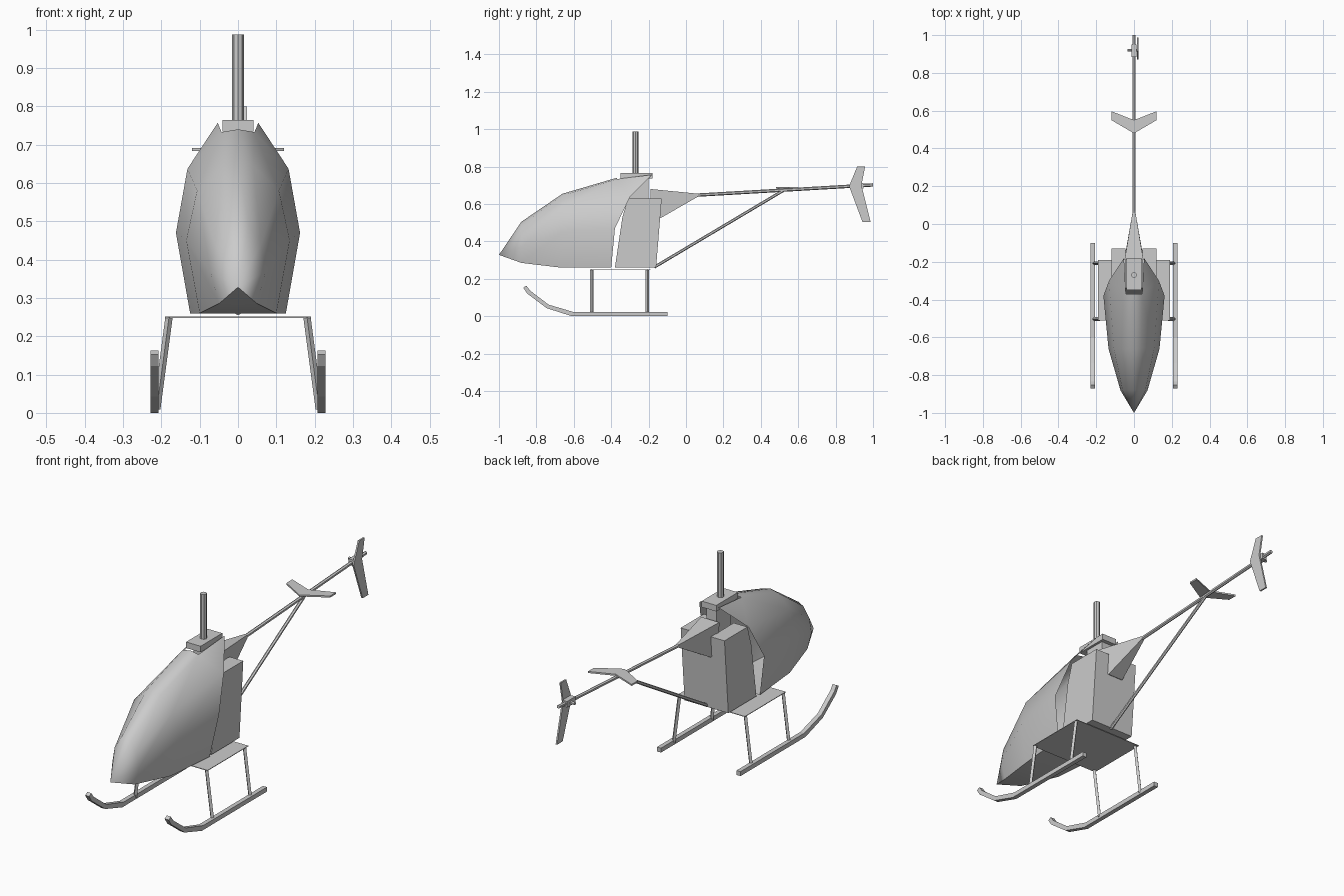
import bpy, bmesh
from math import radians
from mathutils import Vector

if "Cube" in bpy.data.objects:
    bpy.data.objects.remove(bpy.data.objects["Cube"])


def finish(name, bm, smooth=None, mirror=False):
    bmesh.ops.recalc_face_normals(bm, faces=bm.faces)
    me = bpy.data.meshes.new(name)
    bm.to_mesh(me)
    bm.free()
    ob = bpy.data.objects.new(name, me)
    bpy.context.collection.objects.link(ob)
    if smooth:
        for p in me.polygons:
            p.use_smooth = True
        me.set_sharp_from_angle(angle=radians(smooth))
    if mirror:
        m = ob.modifiers.new("Mirror", "MIRROR")
        m.use_clip = True
    return ob


def prism(name, pts, a, b, axis="x", mirror=False):
    """Extrude a 2D outline: (y, z) along x, or (x, y) along z."""
    bm = bmesh.new()
    place = (lambda p, d: (d, p[0], p[1])) if axis == "x" else (lambda p, d: (p[0], p[1], d))
    lo = [bm.verts.new(place(p, a)) for p in pts]
    hi = [bm.verts.new(place(p, b)) for p in pts]
    bm.faces.new(lo)
    bm.faces.new(hi)
    n = len(pts)
    for i in range(n):
        j = (i + 1) % n
        bm.faces.new((lo[i], lo[j], hi[j], hi[i]))
    return finish(name, bm, mirror=mirror)


def box(name, x0, x1, y0, y1, z0, z1):
    return prism(name, [(y0, z0), (y1, z0), (y1, z1), (y0, z1)], x0, x1)


def rod(name, p, q, r, sides=6, mirror=False):
    p, q = Vector(p), Vector(q)
    bm = bmesh.new()
    bmesh.ops.create_cone(bm, cap_ends=True, segments=sides, radius1=r, radius2=r, depth=(q - p).length)
    bm.transform((q - p).to_track_quat("Z", "Y").to_matrix().to_4x4())
    bmesh.ops.translate(bm, verts=bm.verts, vec=(p + q) / 2)
    return finish(name, bm, mirror=mirror)


# Canopy: half sections from the bottom centre to the top centre, lofted from the nose
sections = [
    [(0, -.88, .285), (.05, -.88, .285), (.072, -.88, .37), (.06, -.88, .44), (.028, -.88, .49), (0, -.88, .505)],
    [(0, -.67, .26), (.1, -.67, .26), (.135, -.66, .45), (.107, -.66, .58), (.04, -.66, .645), (0, -.66, .655)],
    [(0, -.4, .26), (.125, -.4, .26), (.162, -.38, .47), (.132, -.3, .637), (.043, -.37, .733), (0, -.37, .74)],
]
bm = bmesh.new()
nose = bm.verts.new((0, -1, .328))
rows = [[bm.verts.new(p) for p in s] for s in sections]
for i in range(5):
    bm.faces.new((nose, rows[0][i], rows[0][i + 1]))
    for a, b in zip(rows, rows[1:]):
        bm.faces.new((a[i], b[i], b[i + 1], a[i + 1]))
peak = bm.verts.new((.053, -.18, .757))
bm.faces.new((rows[2][3], peak, rows[2][4]))
finish("canopy", bm, smooth=45, mirror=True)

# Engine housing: lower block and two arms around the tail cone
prism("engine_block", [(-.38, .26), (-.16, .26), (-.138, .53), (-.34, .53)], -.12, .12)
prism("engine_arm", [(-.34, .53), (-.138, .53), (-.13, .63), (-.31, .63)], .045, .12, mirror=True)

# Rotor mast
box("gearbox_column", -.028, .028, -.31, -.2, .53, .735)
box("mast_base", -.04, .04, -.35, -.18, .735, .765)
rod("mast", (0, -.27, .76), (0, -.27, .987), .0155, 8)

# Tail cone
bm = bmesh.new()
for s in (-1, 1):
    for p in [(.05, -.19, .68), (.042, -.135, .525), (.045, -.19, .53), (.007, .065, .655), (.007, .065, .64)]:
        bm.verts.new((s * p[0], p[1], p[2]))
bmesh.ops.convex_hull(bm, input=bm.verts)
finish("tail_cone", bm)

# Tail boom and brace
rod("tail_boom", (0, 0, .644), (0, 1, .702), .009, 6)
rod("tail_brace", (0, -.17, .262), (0, .53, .678), .008, 6)

# Swept stabiliser and vertical fin
prism("stabiliser", [(0, .48), (.12, .55), (.12, .597), (0, .55), (-.12, .597), (-.12, .55)], .684, .692, axis="z")
prism("tail_fin", [(.915, .8), (.958, .8), (.938, .7), (.987, .505), (.943, .505), (.872, .695)], .016, .024)
rod("tail_hub", (-.035, .92, .697), (.02, .92, .697), .008, 6)
box("tail_gearbox", -.013, .013, .885, .95, .683, .713)

# Landing gear
prism("cabin_floor", [(-.19, -.51), (.19, -.51), (.19, -.19), (-.19, -.19)], .248, .251, axis="z")
prism("skid", [(-.1, 0), (-.1, .022), (-.6, .022), (-.735, .062), (-.835, .138), (-.853, .163),
               (-.87, .153), (-.85, .122), (-.745, .043), (-.61, 0)], .207, .229, mirror=True)
for label, y in (("front", -.503), ("rear", -.207)):
    rod(label + "_skid_leg", (.18, y, .25), (.212, y, .01), .0095, 4, mirror=True)
